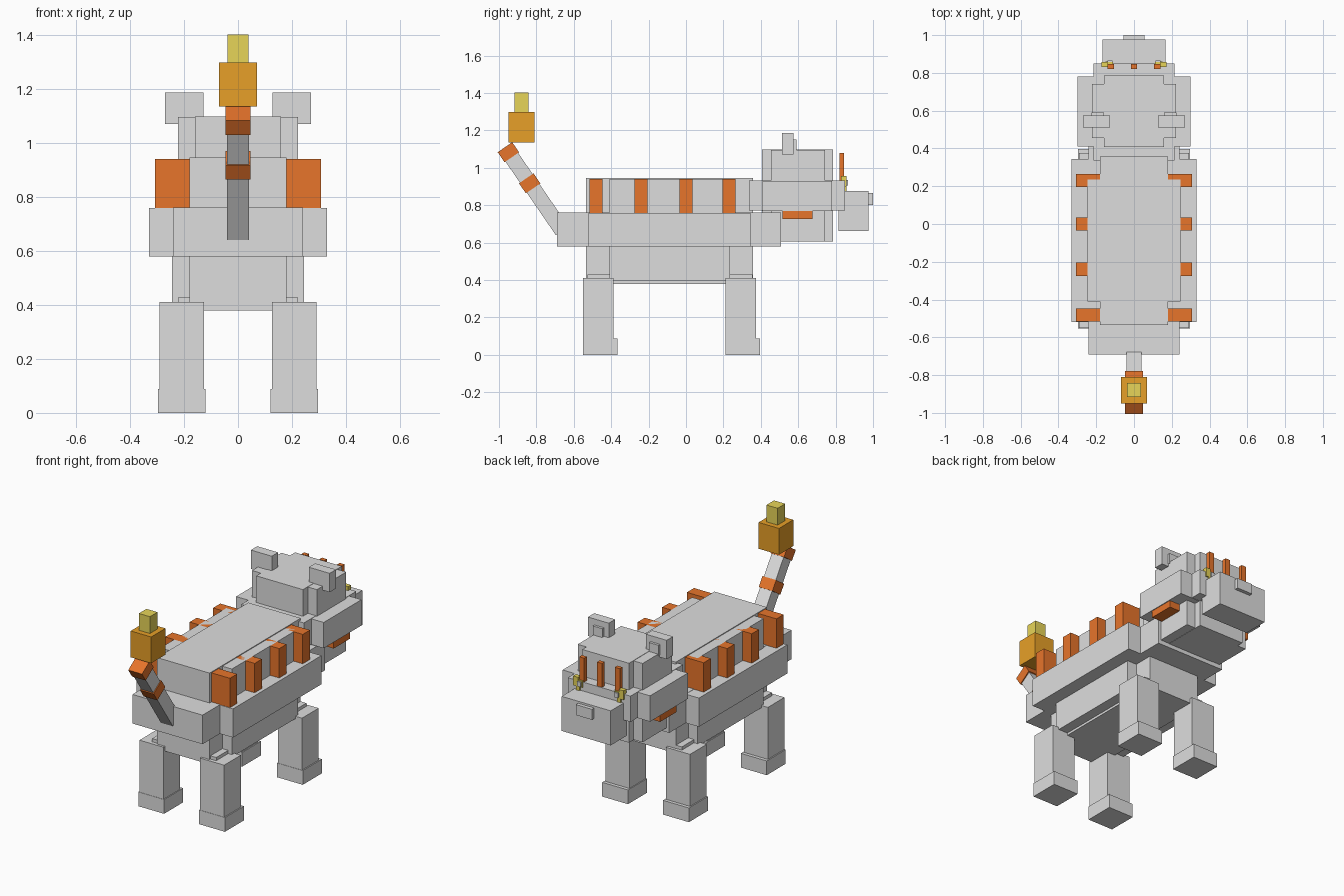
import bpy, math
from mathutils import Matrix, Vector

if "Cube" in bpy.data.objects:
    bpy.data.objects.remove(bpy.data.objects["Cube"], do_unlink=True)


def material(name, rgb):
    m = bpy.data.materials.new(name)
    m.use_nodes = True
    m.diffuse_color = (*rgb, 1)
    m.node_tree.nodes["Principled BSDF"].inputs["Base Color"].default_value = (*rgb, 1)
    return m


GREY = material("pale grey", (0.73, 0.73, 0.73))
ORANGE = material("orange", (0.8, 0.176, 0.024))
AMBER = material("amber", (0.8, 0.35, 0.021))
YELLOW = material("soft yellow", (0.8, 0.66, 0.098))


def box(name, x, y, z, mat=GREY):
    """Box from (min, max) ranges along each axis."""
    bpy.ops.mesh.primitive_cube_add(size=1)
    ob = bpy.context.object
    ob.name = name
    centre = Vector([(a + b) / 2 for a, b in (x, y, z)])
    size = [b - a for a, b in (x, y, z)]
    ob.data.transform(Matrix.Translation(centre) @ Matrix.Diagonal((*size, 1)))
    ob.data.materials.append(mat)
    return ob


def centred(name, half, y, z, mat=GREY):
    return box(name, (-half, half), y, z, mat)


def pair(name, x, y, z, mat=GREY):
    box("left_" + name, x, y, z, mat)
    box("right_" + name, (-x[1], -x[0]), y, z, mat)


# Torso: crossed boxes give the notched corners
centred("torso_core", 0.18, (-0.535, 0.357), (0.38, 0.945))
centred("torso_sides", 0.245, (-0.41, 0.235), (0.395, 0.94))
centred("belly_band", 0.24, (-0.69, 0.507), (0.58, 0.76))
centred("belly_band_sides", 0.33, (-0.52, 0.345), (0.58, 0.758))

# Flank stripes
for i, y in enumerate((-0.482, -0.24, 0, 0.23)):
    pair(f"flank_stripe_{i + 1}", (0.18, 0.307), (y - 0.035, y + 0.035), (0.755, 0.94), ORANGE)

# Legs, paws and hip joints
for name, y in (("back", -0.55), ("front", 0.212)):
    pair(name + "_leg", (0.125, 0.29), (y, y + 0.163), (0.05, 0.41))
    pair(name + "_paw", (0.12, 0.297), (y - 0.002, y + 0.184), (0, 0.088))
    pair(name + "_hip", (0.13, 0.22), (y + 0.023, y + 0.143), (0.4, 0.43))

# Head
centred("head_core", 0.16, (0.407, 0.787), (0.605, 1.097))
centred("head_sides", 0.222, (0.455, 0.742), (0.607, 1.095))
centred("cheeks", 0.30, (0.41, 0.78), (0.77, 0.93))
centred("face", 0.215, (0.337, 0.85), (0.772, 0.932))
centred("muzzle", 0.168, (0.815, 0.977), (0.663, 0.877))
centred("nose", 0.055, (0.97, 1.0), (0.80, 0.865))
pair("ear", (0.127, 0.27), (0.512, 0.574), (1.07, 1.187))
pair("inner_ear", (0.16, 0.225), (0.57, 0.59), (1.085, 1.15))
pair("cheek_stripe", (0.2, 0.295), (0.515, 0.675), (0.727, 0.775), ORANGE)
for name, x in (("right", -0.122), ("middle", 0), ("left", 0.122)):
    box(name + "_forehead_stripe", (x - 0.017, x + 0.017), (0.82, 0.846), (0.9, 1.08), ORANGE)

# Eyes
pair("brow", (0.14, 0.173), (0.83, 0.858), (0.93, 0.957), YELLOW)
pair("eye", (0.11, 0.173), (0.848, 0.858), (0.90, 0.94), YELLOW)
pair("eye_lower", (0.128, 0.152), (0.848, 0.859), (0.875, 0.91), YELLOW)
pair("pupil", (0.115, 0.14), (0.85, 0.866), (0.905, 0.935))

# Tail: bars along one slanted axis
base = Vector((0, -0.662, 0.663))
tip = Vector((0, -0.968, 1.11))
length = (tip - base).length
turn = Vector((0, 0, 1)).rotation_difference(tip - base).to_matrix().to_4x4()


def tail_part(name, half, start, end, mat):
    ob = box(name, (-half, half), (-half, half), (start, end), mat)
    ob.data.transform(Matrix.Translation(base) @ turn)


tail_part("tail", 0.041, 0, length - 0.01, GREY)
tail_part("tail_band", 0.047, 0.275, 0.34, ORANGE)
tail_part("tail_tip", 0.047, length - 0.065, length, ORANGE)

# Tail flame
centred("flame_lower", 0.07, (-0.95, -0.81), (1.135, 1.298), AMBER)
centred("flame_upper", 0.038, (-0.916, -0.842), (1.29, 1.402), YELLOW)
